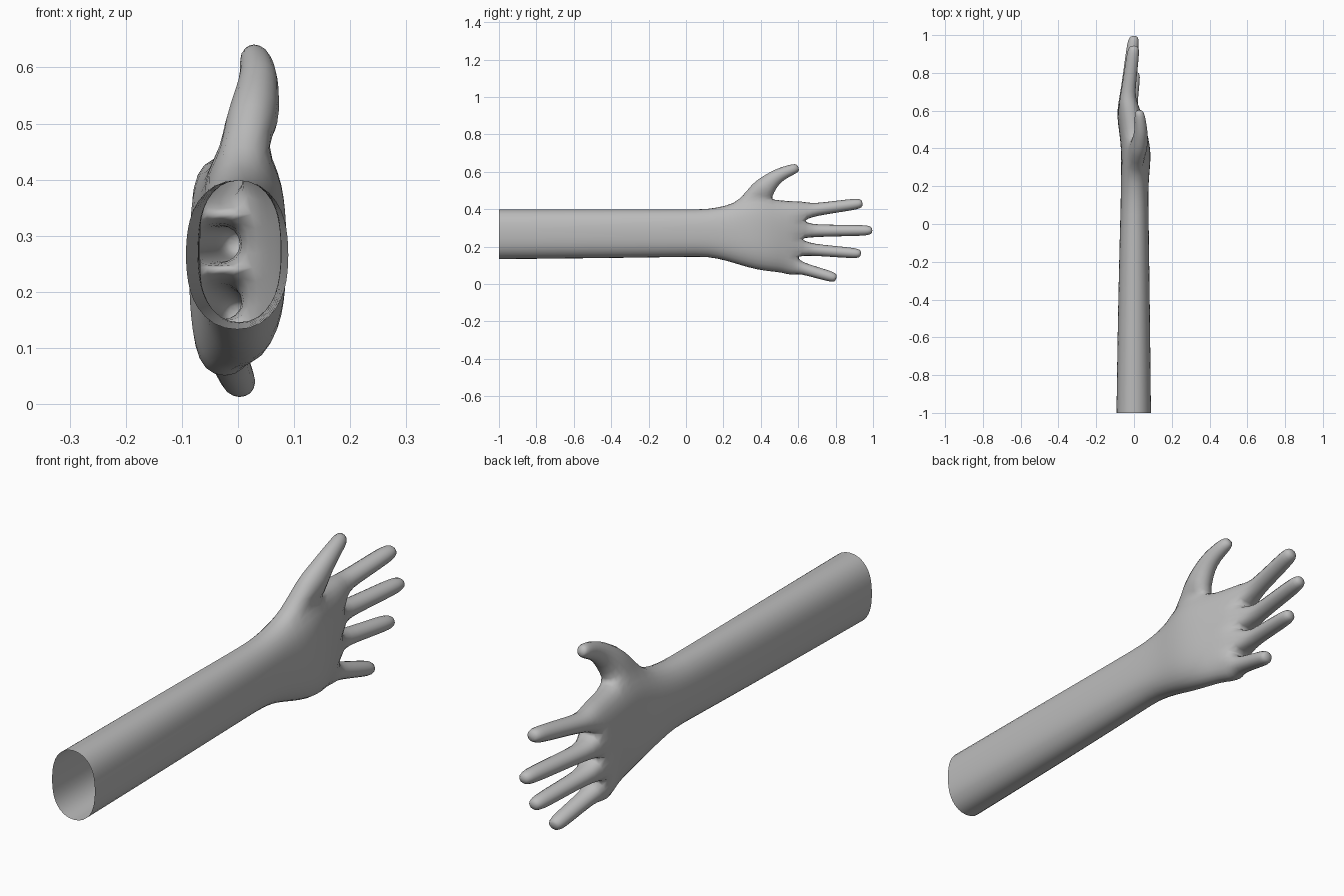
import bpy, bmesh, math
from mathutils import Vector

cube = bpy.data.objects.get("Cube")
if cube:
    bpy.data.objects.remove(cube)

skin = bpy.data.materials.new("plain grey")
skin.use_nodes = True
grey = (0.5, 0.5, 0.5, 1)
skin.diffuse_color = grey
skin.node_tree.nodes["Principled BSDF"].inputs["Base Color"].default_value = grey

bm = bmesh.new()


def arm_ring(y, slant, z_low, z_high, x_low, x_high, power):
    """Closed section: bottom, nine columns up +x, top, nine columns down -x."""
    heights = [0.93 * (k - 4) / 4 for k in range(9)]
    mid_x, half_x = (x_low + x_high) / 2, (x_high - x_low) / 2
    mid_z, half_z = (z_low + z_high) / 2, (z_high - z_low) / 2

    def point(t, side):
        x = mid_x + side * half_x * (1 - abs(t) ** power) ** (1 / power)
        return bm.verts.new((x, y + slant * t, mid_z + half_z * t))

    return ([point(-1, 0)] + [point(t, 1) for t in heights]
            + [point(1, 0)] + [point(t, -1) for t in reversed(heights)])


def bridge(a, b):
    n = len(a)
    return [bm.faces.new((a[i], a[(i + 1) % n], b[(i + 1) % n], b[i])) for i in range(n)]


def digit(base, sections, sign):
    """Loft eight-sided sections (x, y, z, half depth, half width, angle) from an opening."""
    ring = base
    for x, y, z, depth, width, angle in sections:
        a = math.radians(angle)
        across = Vector((0, -math.sin(a), math.cos(a))) * sign
        new = []
        for k in range(8):
            turn = math.radians(45 * k - 90)
            offset = Vector((math.cos(turn) * depth, 0, 0)) + across * math.sin(turn) * width
            new.append(bm.verts.new(Vector((x, y, z)) + offset))
        bridge(ring, new)
        ring = new
    bm.faces.new(ring)


# Forearm, wrist and palm: y, slant, z range, x range, squareness
rings = [arm_ring(*s) for s in (
    (-1.0, 0, .13, .402, -.093, .09, 2.4),
    (-.5, 0, .135, .402, -.086, .085, 2.4),
    (0, 0, .142, .401, -.074, .078, 2.4),
    (.12, 0, .145, .402, -.07, .076, 2.4),
    (.22, 0, .121, .422, -.07, .077, 2.4),
    (.29, 0, .098, .452, -.068, .084, 2.5),
    (.38, 0, .072, .485, -.067, .09, 2.6),
    (.465, 0, .062, .455, -.075, .075, 2.6),
    (.53, .02, .058, .447, -.085, .055, 2.8),
    (.595, .035, .042, .446, -.09, .036, 3.2))]
for a, b in zip(rings, rings[1:]):
    bridge(a, b)

# Thumb: open a patch on the upper edge of the palm and loft out of it
r0, r1, r2 = rings[5:8]
patch = [f for f in r1[10].link_faces]
bmesh.ops.delete(bm, geom=patch, context='FACES_ONLY')
opening = [r0[10], r0[9], r1[9], r2[9], r2[10], r2[11], r1[11], r0[11]]
bm.edges.ensure_lookup_table()
old_top = r1[10]
digit(opening, [
    (.025, .405, .50, .055, .072, 50),
    (.033, .452, .55, .044, .05, 48),
    (.037, .495, .582, .038, .041, 36),
    (.034, .54, .602, .033, .034, 25),
    (.03, .58, .617, .030, .030, 22),
    (.027, .603, .625, .018, .019, 22)], -1)
bm.verts.remove(old_top)

# Four fingers share web edges across the end of the palm
knuckle = rings[-1]
webs = [knuckle[0]]
for col in (2, 4, 6):
    front, back = knuckle[1 + col], knuckle[19 - col]
    web = bm.verts.new((front.co + back.co) / 2 + Vector((0, .012, 0)))
    webs.append(web)
webs.append(knuckle[10])

# Base centre, tip centre, radius: little finger to index finger
fingers = [((-.02, .60, .09), (.005, .805, .031), .031),
           ((-.035, .65, .186), (.0, .937, .162), .031),
           ((-.04, .66, .285), (.0, .998, .287), .032),
           ((-.035, .665, .394), (.0, .945, .433), .033)]
profile = ((.03, 1.22), (.25, 1.1), (.55, 1.05), (.8, 1.0), (.93, .9), (1, .55))
for j, (base, tip, radius) in enumerate(fingers):
    c = 2 * j
    plus = [knuckle[1 + c + k] for k in range(3)]
    minus = [knuckle[19 - c - k] for k in (2, 1, 0)]
    start, end = Vector(base), Vector(tip)
    way = end - start
    angle = math.degrees(math.atan2(way.z, way.y))
    sections = []
    for t, scale in profile:
        p = start + way * t
        sections.append((p.x, p.y, p.z, radius * scale * 1.1, radius * scale, angle))
    digit([webs[j]] + plus + [webs[j + 1]] + minus, sections, 1)

bmesh.ops.recalc_face_normals(bm, faces=bm.faces)
mesh = bpy.data.meshes.new("arm_and_hand")
bm.to_mesh(mesh)
bm.free()
mesh.materials.append(skin)
mesh.polygons.foreach_set("use_smooth", [True] * len(mesh.polygons))
arm = bpy.data.objects.new("arm_and_hand", mesh)
bpy.context.collection.objects.link(arm)
smooth = arm.modifiers.new("smooth skin", 'SUBSURF')
smooth.levels = smooth.render_levels = 1
